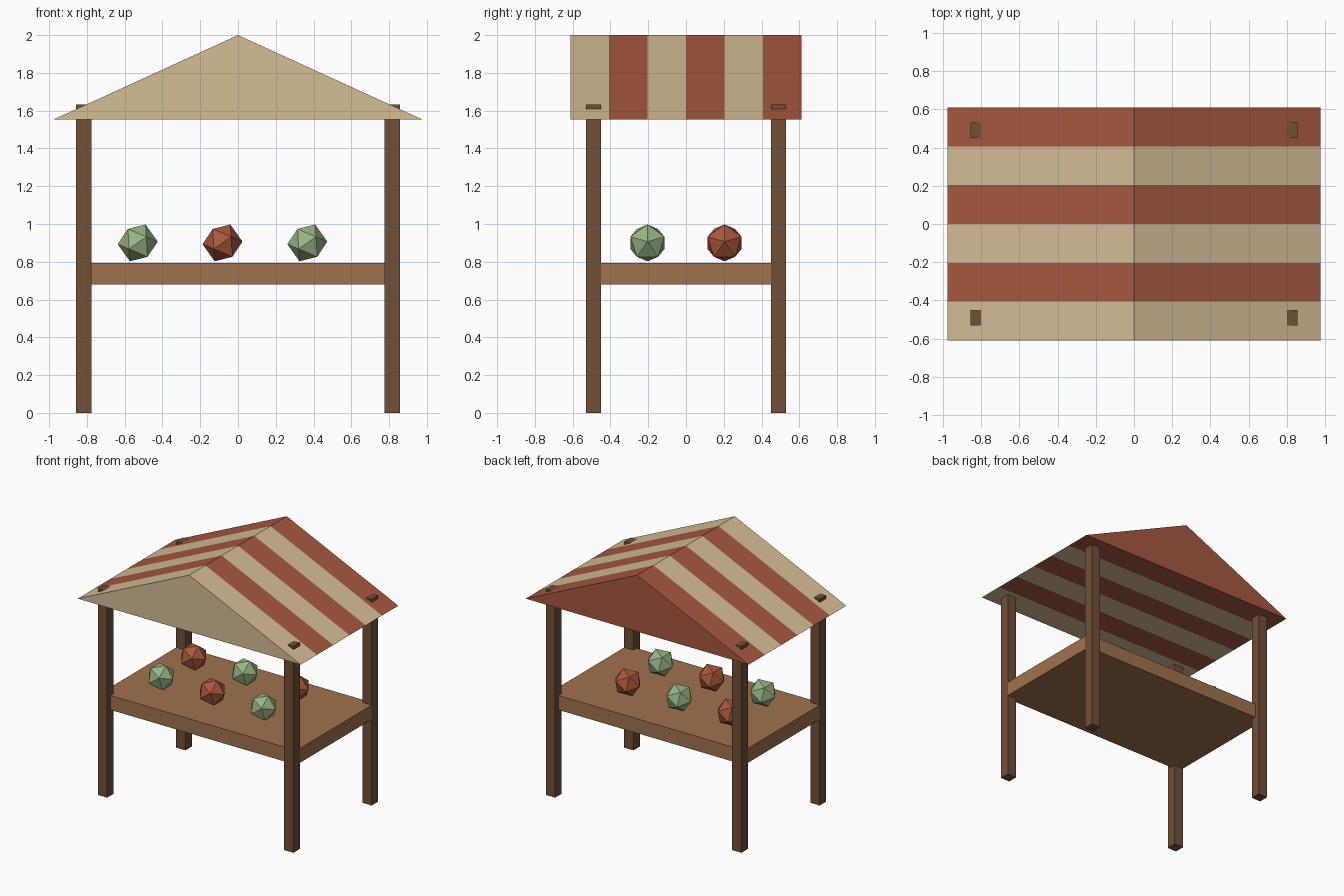
import bpy
import bmesh
from math import radians

if "Cube" in bpy.data.objects:
    bpy.data.objects.remove(bpy.data.objects["Cube"])


def material(name, rgb):
    # display colour (0-255) converted to linear
    mat = bpy.data.materials.new(name)
    mat.diffuse_color = [*((c / 255) ** 2.2 for c in rgb), 1.0]
    mat.use_nodes = True
    mat.node_tree.nodes["Principled BSDF"].inputs["Base Color"].default_value = mat.diffuse_color
    return mat


CREAM = material("cream_cloth", (212, 188, 148))
RED = material("red_cloth", (164, 89, 65))
DARK = material("dark_wood", (112, 81, 58))
WOOD = material("counter_wood", (158, 114, 79))
GREEN = material("green_fruit", (150, 178, 130))
RUST = material("red_fruit", (168, 88, 62))


def add_object(name, bm, mat, location=(0, 0, 0)):
    mesh = bpy.data.meshes.new(name)
    bmesh.ops.recalc_face_normals(bm, faces=bm.faces)
    bm.to_mesh(mesh)
    bm.free()
    mesh.materials.append(mat)
    obj = bpy.data.objects.new(name, mesh)
    obj.location = location
    bpy.context.collection.objects.link(obj)
    return obj


def box(name, size, location, mat):
    bm = bmesh.new()
    bmesh.ops.create_cube(bm, size=1)
    bmesh.ops.scale(bm, vec=size, verts=bm.verts)
    return add_object(name, bm, mat, location)


# Four corner posts, tops poking through the roof
for sx, side in ((-1, "left"), (1, "right")):
    for sy, end in ((-1, "front"), (1, "back")):
        box(f"{end}_{side}_post", (0.081, 0.081, 1.633),
            (sx * 0.816, sy * 0.49, 0.8165), DARK)

# Counter, let into the posts
box("counter", (1.71, 0.98, 0.114), (0, 0, 0.737), WOOD)

# Roof: six gabled stripes, alternating from cream at the front
STRIPES, DEPTH = 6, 0.2035
for i in range(STRIPES):
    y = (i - STRIPES / 2) * DEPTH
    bm = bmesh.new()
    gable = bm.faces.new([bm.verts.new((x, y, z)) for x, z in
                          ((-0.977, 1.553), (0.977, 1.553), (0, 2.0))])
    extruded = bmesh.ops.extrude_face_region(bm, geom=[gable], use_keep_orig=True)
    verts = [v for v in extruded["geom"] if isinstance(v, bmesh.types.BMVert)]
    bmesh.ops.translate(bm, vec=(0, DEPTH, 0), verts=verts)
    add_object(f"roof_stripe_{i + 1}", bm, RED if i % 2 else CREAM)

# Fruit: two rows of low-poly balls in alternating colours
for row, y in enumerate((-0.204, 0.204)):
    for col, x in enumerate((-0.531, -0.082, 0.367)):
        bm = bmesh.new()
        bmesh.ops.create_icosphere(bm, subdivisions=1, radius=0.106)
        fruit = add_object(f"fruit_{row + 1}_{col + 1}", bm,
                           RUST if (row + col) % 2 else GREEN, (x, y, 0.9))
        fruit.rotation_euler.y = radians(23)
